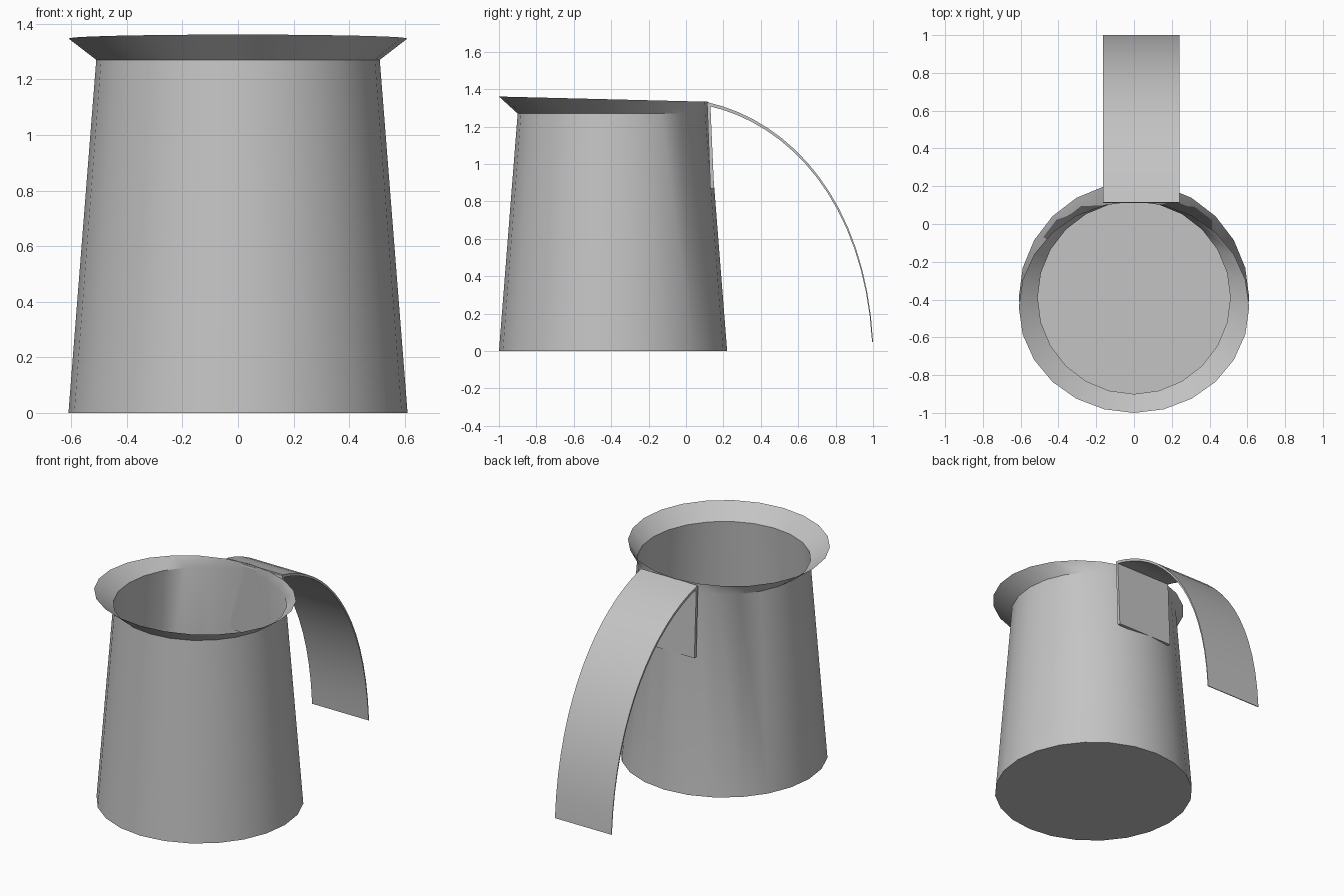
import bpy, bmesh, math
from mathutils import Vector
from mathutils.geometry import interpolate_bezier

cube = bpy.data.objects.get("Cube")
if cube:
    bpy.data.objects.remove(cube, do_unlink=True)

GREY = (0.55, 0.55, 0.55, 1)
metal = bpy.data.materials.new("plain_grey")
metal.diffuse_color = GREY
metal.use_nodes = True
metal.node_tree.nodes["Principled BSDF"].inputs["Base Color"].default_value = GREY

SIDES = 24
AXIS_Y = -0.39
LEFT, RIGHT = 0.24, -0.165


def finish(bm, name):
    bmesh.ops.recalc_face_normals(bm, faces=bm.faces)
    mesh = bpy.data.meshes.new(name)
    bm.to_mesh(mesh)
    bm.free()
    mesh.materials.append(metal)
    ob = bpy.data.objects.new(name, mesh)
    bpy.context.collection.objects.link(ob)
    bpy.ops.object.select_all(action="DESELECT")
    bpy.context.view_layer.objects.active = ob
    ob.select_set(True)
    bpy.ops.object.shade_smooth_by_angle(angle=math.radians(40))
    return ob


def ring(bm, rx, ry, cy, height):
    """Ring of vertices; height is a function of y."""
    verts = []
    for i in range(SIDES):
        a = math.tau * i / SIDES
        y = cy + ry * math.cos(a)
        verts.append(bm.verts.new((rx * math.sin(a), y, height(y))))
    return verts


def bridge(bm, low, high):
    for i in range(SIDES):
        j = (i + 1) % SIDES
        bm.faces.new((low[i], low[j], high[j], high[i]))


def strap(name, outer, inner):
    """Closed band across x, from two matching (y, z) paths."""
    bm = bmesh.new()
    rows = [[bm.verts.new((x, p[0], p[1]))
             for x, p in ((LEFT, o), (RIGHT, o), (RIGHT, i), (LEFT, i))]
            for o, i in zip(outer, inner)]
    for a, b in zip(rows, rows[1:]):
        for k in range(4):
            n = (k + 1) % 4
            bm.faces.new((a[k], a[n], b[n], b[k]))
    bm.faces.new(rows[0])
    bm.faces.new(rows[-1])
    return finish(bm, name)


# Tapered cup with a closed base, an open top and a slanted flared rim
bm = bmesh.new()
base = ring(bm, 0.61, 0.61, AXIS_Y, lambda y: 0)
neck = ring(bm, 0.51, 0.51, AXIS_Y, lambda y: 1.27)
lip = ring(bm, 0.61, 0.56, -0.44, lambda y: 1.333 - 0.025 * (y - 0.12))
bm.faces.new(base)
bridge(bm, base, neck)
bridge(bm, neck, lip)
finish(bm, "cup_body")

# Mounting plate that pokes slightly through the back wall
strap("handle_plate", [(0.13, 1.325), (0.15, 0.87)], [(0.113, 1.325), (0.13, 0.87)])

# Curved handle, thinning toward its free end
curve = interpolate_bezier(Vector((0.117, 1.33, 0)), Vector((0.56, 1.23, 0)),
                           Vector((0.96, 0.8, 0)), Vector((1.0, 0.05, 0)), 17)
under = []
for i, p in enumerate(curve):
    t = i / (len(curve) - 1)
    d = (curve[min(i + 1, 16)] - curve[max(i - 1, 0)]).normalized()
    under.append(p + Vector((d.y, -d.x, 0)) * (0.018 - 0.013 * t))
strap("handle_strap", curve, under)
